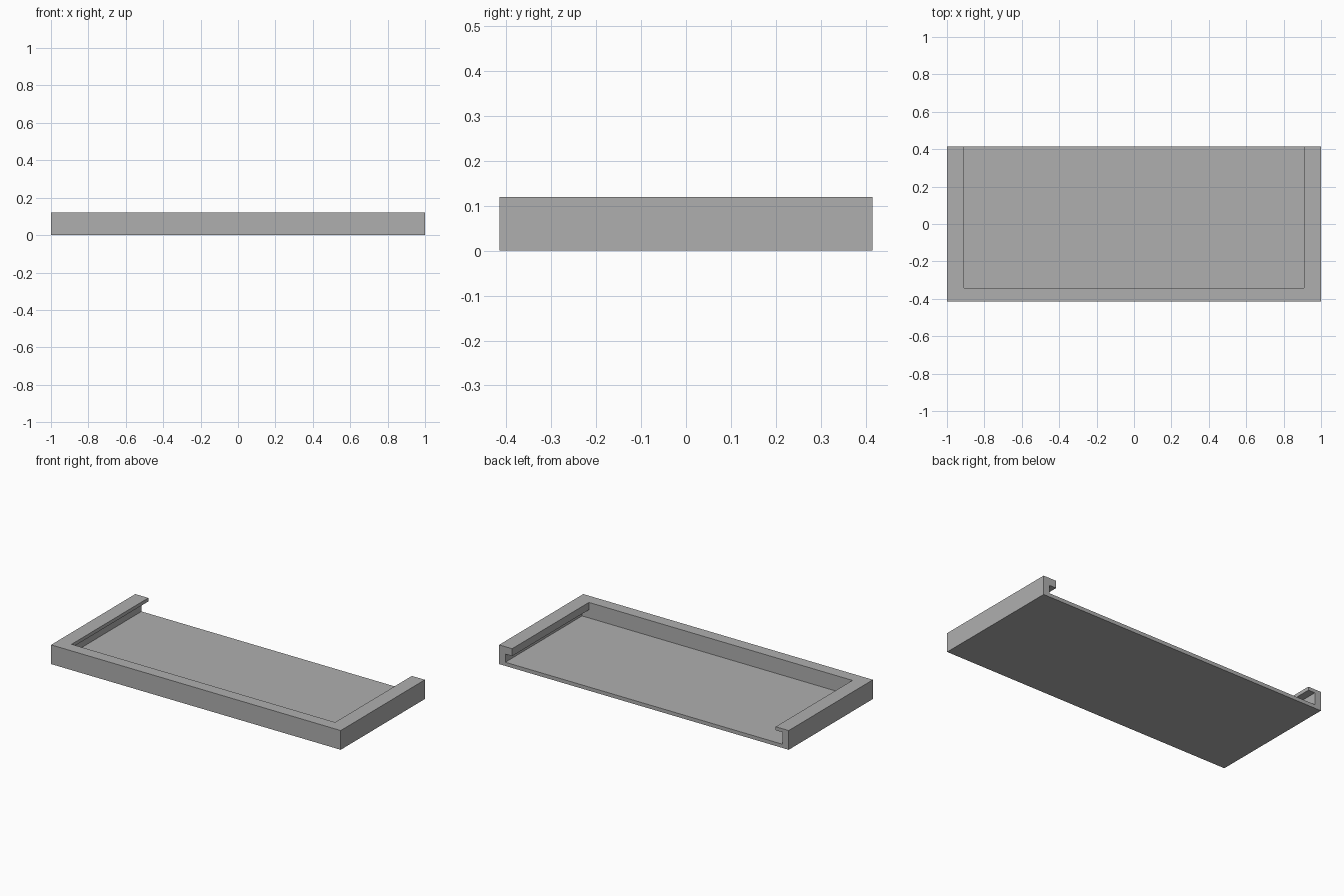
import bpy
import bmesh

cube = bpy.data.objects.get("Cube")
if cube:
    bpy.data.objects.remove(cube, do_unlink=True)

HALF_X, HALF_Y, HEIGHT = 1.0, 0.415, 0.12
FLOOR = 0.023          # top of the floor plate
WALL_X = 0.957         # inner face of the side walls, inside the grooves
LIP_X = 0.91           # inner edge of the overhanging lips
FRONT_Y = -0.342       # inner face of the front wall
LEFT_LIP_Z = 0.074     # underside of the thick left lip
RIGHT_LIP_Z = 0.098    # underside of the thin right lip
OVER = 0.1             # cutter overshoot

grey = bpy.data.materials.new("light_grey")
grey.use_nodes = True
grey.diffuse_color = (0.43, 0.43, 0.43, 1)
grey.node_tree.nodes["Principled BSDF"].inputs["Base Color"].default_value = grey.diffuse_color


def extrude_profile(name, profile, y0, y1):
    """Extrude an x-z outline along y into a closed solid."""
    bm = bmesh.new()
    face = bm.faces.new([bm.verts.new((x, y0, z)) for x, z in profile])
    out = bmesh.ops.extrude_face_region(bm, geom=[face])
    moved = [v for v in out["geom"] if isinstance(v, bmesh.types.BMVert)]
    bmesh.ops.translate(bm, verts=moved, vec=(0, y1 - y0, 0))
    bmesh.ops.recalc_face_normals(bm, faces=bm.faces)
    mesh = bpy.data.meshes.new(name)
    bm.to_mesh(mesh)
    bm.free()
    mesh.materials.append(grey)
    obj = bpy.data.objects.new(name, mesh)
    bpy.context.collection.objects.link(obj)
    return obj


# Solid block for the tray
tray = extrude_profile("sliding_tray", [
    (-HALF_X, 0), (HALF_X, 0), (HALF_X, HEIGHT), (-HALF_X, HEIGHT)], -HALF_Y, HALF_Y)

# Recess with a groove under each lip, open at the back
cutter = extrude_profile("recess_cutter", [
    (-WALL_X, FLOOR), (WALL_X, FLOOR), (WALL_X, LEFT_LIP_Z), (LIP_X, LEFT_LIP_Z),
    (LIP_X, HEIGHT + OVER), (-LIP_X, HEIGHT + OVER),
    (-LIP_X, RIGHT_LIP_Z), (-WALL_X, RIGHT_LIP_Z)], FRONT_Y, HALF_Y + OVER)
cutter.hide_render = True

# Cut the recess, then discard the cutter
cut = tray.modifiers.new("recess", 'BOOLEAN')
cut.operation = 'DIFFERENCE'
cut.solver = 'EXACT'
cut.object = cutter
bpy.context.view_layer.objects.active = tray
tray.select_set(True)
bpy.ops.object.modifier_apply(modifier=cut.name)
bpy.data.objects.remove(cutter, do_unlink=True)
